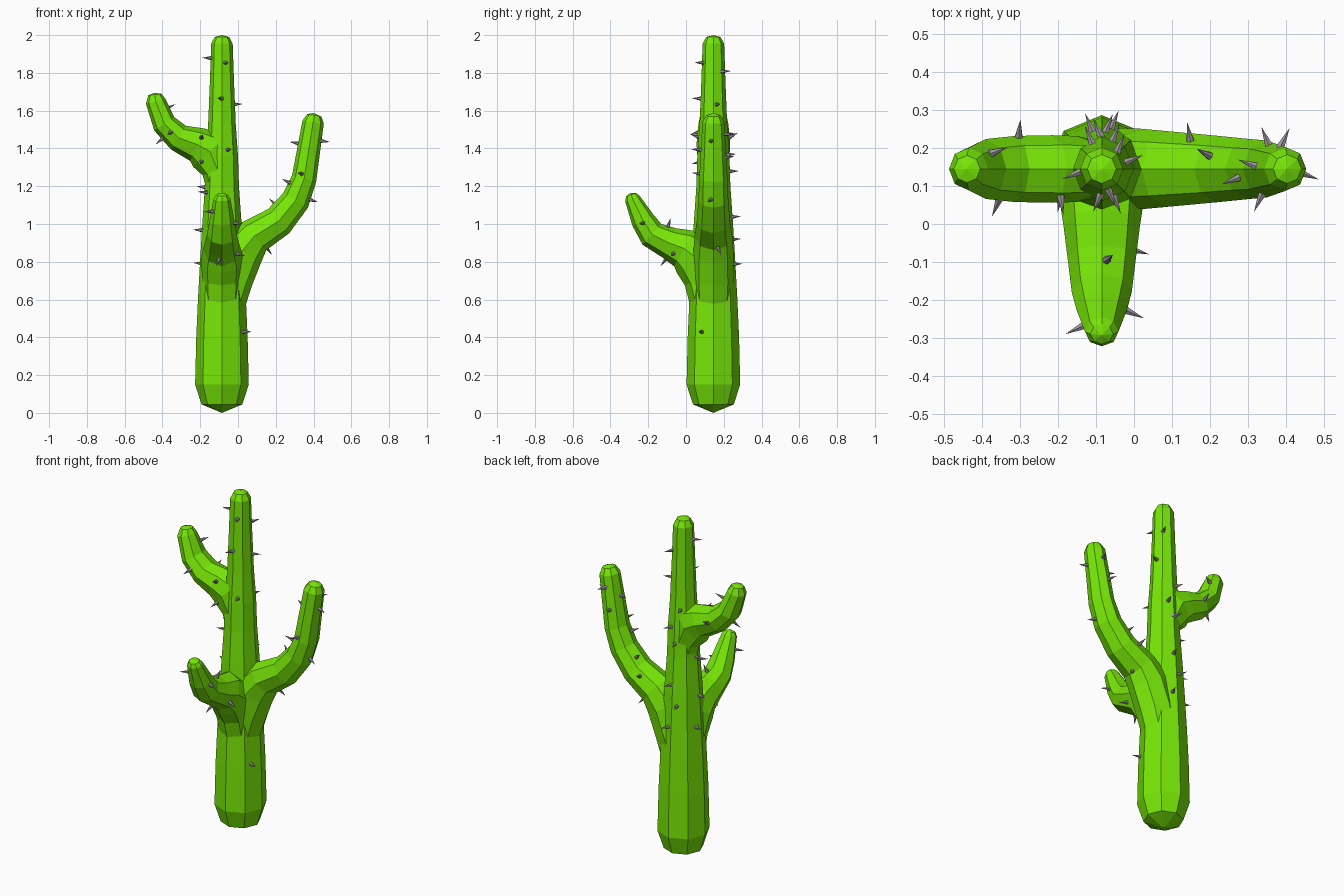
import bpy, bmesh
from math import cos, sin, pi
from mathutils import Vector

if "Cube" in bpy.data.objects:
    bpy.data.objects.remove(bpy.data.objects["Cube"])

CX, CY, SIDES = -0.085, 0.145, 8


def material(name, color):
    m = bpy.data.materials.new(name)
    m.diffuse_color = color
    m.use_nodes = True
    m.node_tree.nodes["Principled BSDF"].inputs["Base Color"].default_value = m.diffuse_color
    return m


def finish(name, bm, mat):
    bmesh.ops.recalc_face_normals(bm, faces=bm.faces)
    me = bpy.data.meshes.new(name)
    bm.to_mesh(me)
    bm.free()
    me.materials.append(mat)
    ob = bpy.data.objects.new(name, me)
    bpy.context.collection.objects.link(ob)
    return ob


def limb(name, path, axis, start, end, mat):
    """Octagonal tube; path = (along, z, in-plane radius, side radius), pointed fan caps."""
    flat = Vector((1, 0, 0)) if axis == 'x' else Vector((0, 1, 0))
    side = Vector((0, 1, 0)) if axis == 'x' else Vector((1, 0, 0))

    def place(a, z):
        return Vector((a, CY, z)) if axis == 'x' else Vector((CX, a, z))

    pts = [place(p[0], p[1]) for p in path]
    bm = bmesh.new()
    rings = []
    for i, p in enumerate(path):
        before = (pts[i] - pts[i - 1]).normalized() if i else Vector()
        after = (pts[i + 1] - pts[i]).normalized() if i < len(pts) - 1 else Vector()
        t = (before + after).normalized()
        u = flat * t.z - Vector((0, 0, 1)) * t.dot(flat)
        rings.append([bm.verts.new(pts[i] + u * p[2] * cos(k * 2 * pi / SIDES)
                                   + side * p[3] * sin(k * 2 * pi / SIDES)) for k in range(SIDES)])
    for a, b in zip(rings, rings[1:]):
        for k in range(SIDES):
            n = (k + 1) % SIDES
            bm.faces.new((a[k], a[n], b[n], b[k]))
    for ring, tip in ((rings[0], start), (rings[-1], end)):
        v = bm.verts.new(place(*tip))
        for k in range(SIDES):
            bm.faces.new((ring[k], ring[(k + 1) % SIDES], v))
    return finish(name, bm, mat)


green = material("cactus_green", (0.185, 0.8, 0.002, 1))
grey = material("spine_grey", (0.34, 0.31, 0.34, 1))

# Trunk
trunk_profile = [(0.045, .108), (0.15, .142), (0.4, .136), (0.6, .127), (0.8, .116), (1.0, .104),
                 (1.2, .09), (1.36, .085), (1.53, .073), (1.75, .064), (1.955, .057), (1.99, .038)]
cactus = limb("cactus_body", [(CX, z, r, r) for z, r in trunk_profile], 'x', (CX, 0), (CX, 2.0), green)

# Arms: each starts upright inside the trunk so it swells out of it gradually
arms = [
    limb("right_arm", [(-.075, .57, .11, .1), (-.035, .71, .115, .108), (.02, .855, .118, .106),
                       (.085, .935, .098, .1), (.215, 1.015, .085, .088), (.305, 1.125, .076, .079),
                       (.35, 1.24, .066, .075), (.398, 1.54, .057, .058), (.404, 1.575, .038, .038)],
         'x', (-.08, .52), (.403, 1.588), green),
    limb("left_arm", [(-.088, 1.16, .07, .07), (-.105, 1.28, .085, .077), (-.15, 1.385, .12, .087),
                      (-.215, 1.42, .094, .089), (-.315, 1.457, .074, .087), (-.39, 1.53, .064, .079),
                      (-.436, 1.65, .053, .056), (-.44, 1.685, .035, .036)],
         'x', (-.085, 1.1), (-.443, 1.695), green),
    limb("front_arm", [(.135, .57, .11, .1), (.1, .71, .112, .105), (.055, .82, .13, .11),
                       (-.01, .87, .108, .1), (-.09, .9, .085, .09), (-.18, .945, .074, .079),
                       (-.228, 1.02, .063, .066), (-.284, 1.135, .041, .044), (-.29, 1.155, .028, .03)],
         'y', (.14, .52), (-.293, 1.165), green),
]

# Weld the arms into one skin
bpy.context.view_layer.objects.active = cactus
for arm in arms:
    mod = cactus.modifiers.new("join", 'BOOLEAN')
    mod.operation, mod.solver, mod.object = 'UNION', 'EXACT', arm
    bpy.ops.object.modifier_apply(modifier=mod.name)
    bpy.data.objects.remove(arm)

# Spines: approximate tips, each snapped to the nearest skin point
tips = [(-.185, .12, 1.88), (-.05, .05, 1.855), (-.02, .25, 1.81), (-.1, .05, 1.665),
        (.02, .18, 1.635), (-.19, .05, 1.465), (-.13, .26, 1.48), (-.04, .04, 1.395),
        (-.04, .26, 1.37), (-.2, .04, 1.32), (-.1, .26, 1.28), (-.24, .18, 1.2),
        (-.2, .1, 1.17), (-.06, .28, 1.04), (-.235, .16, .97), (-.12, .27, .92),
        (-.25, .2, .795), (-.04, .3, .79), (.06, .07, .43),
        (.17, .18, .85), (.14, .27, 1.04), (.18, .19, 1.12), (.27, .12, 1.22), (.32, .04, 1.27),
        (.33, .27, 1.36), (.38, .26, 1.48), (.3, .16, 1.43), (.48, .12, 1.435), (.41, .12, 1.12),
        (-.34, .2, 1.63), (-.37, .03, 1.475), (-.46, .1, 1.4), (-.3, .27, 1.48),
        (-.06, -.085, 1.02), (.04, -.08, .83), (-.12, -.14, .77), (-.18, -.29, 1.065),
        (.03, -.25, 1.0)]
bm = bmesh.new()
for tip in tips:
    hit, base, normal, _ = cactus.closest_point_on_mesh(Vector(tip))
    rot = normal.to_track_quat('Z', 'Y').to_matrix().to_4x4()
    rot.translation = base + normal * 0.022
    bmesh.ops.create_cone(bm, cap_ends=True, segments=6, radius1=0.013, radius2=0,
                          depth=0.06, matrix=rot)
finish("spines", bm, grey)
